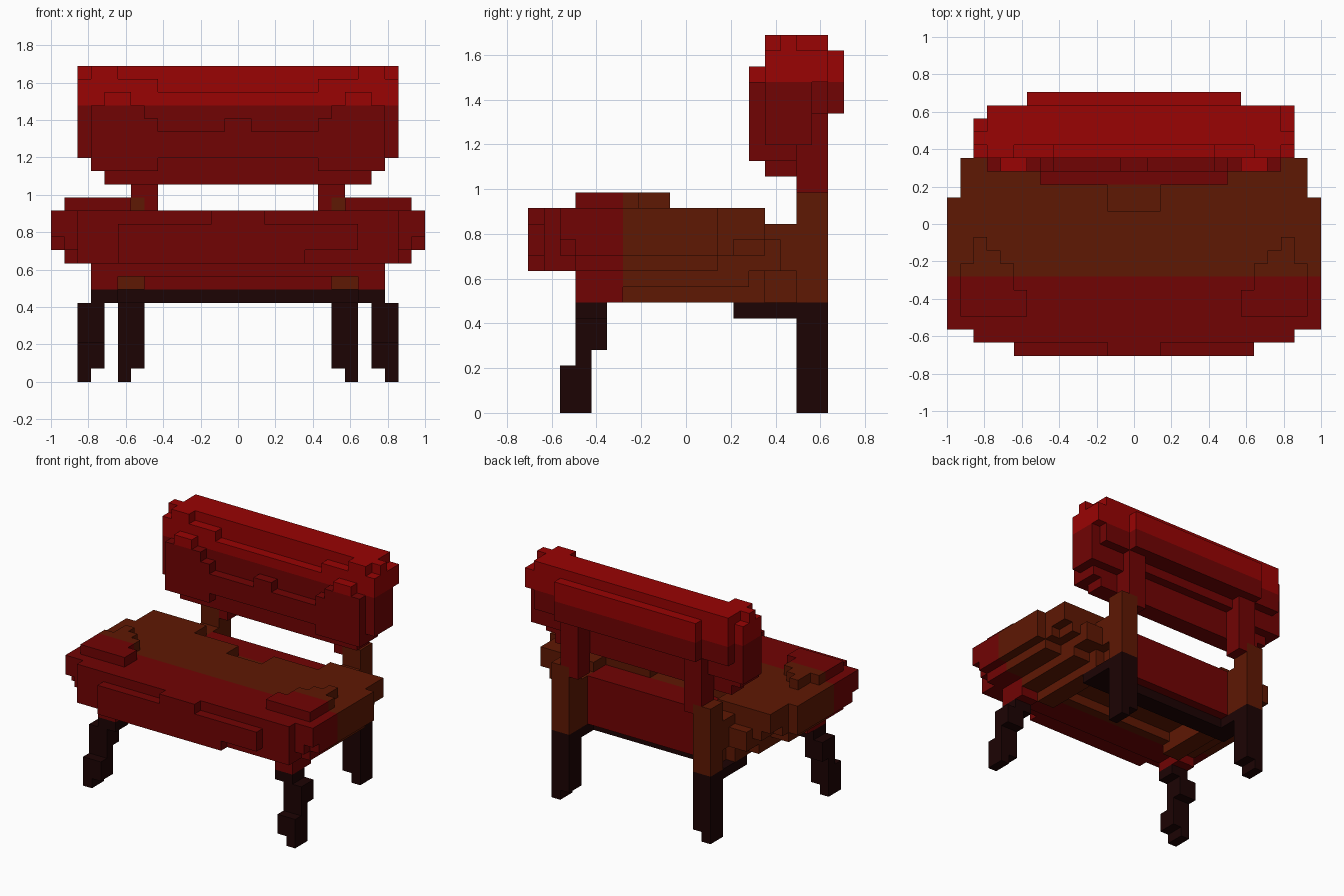
import bpy, bmesh

if "Cube" in bpy.data.objects:
    bpy.data.objects.remove(bpy.data.objects["Cube"])

# Block size along each axis; all parts are laid out in whole blocks
SX, SY, SZ = 1 / 14, 0.0705, 0.0704


def material(name, rgb):
    m = bpy.data.materials.new(name)
    m.diffuse_color = (*rgb, 1)
    m.use_nodes = True
    m.node_tree.nodes["Principled BSDF"].inputs["Base Color"].default_value = m.diffuse_color
    return m


MATS = [material("dark wood", (0.012, 0.001, 0.001)),
        material("brown wood", (0.114, 0.009, 0.001)),
        material("deep red", (0.165, 0.001, 0.001)),
        material("bright red", (0.32, 0.001, 0.001))]


def colour(x, y, z):
    """Paint bands: dark legs, brown seat, deep red front and back, bright top."""
    if z < 7:
        return 0
    if z >= 21:
        return 3
    if z >= 14 and y >= 3:
        return 2
    if y < -4 or (y >= 3 and -7 <= x < 7):
        return 2
    return 1


def box(x0, x1, y0, y1, z0, z1, mirror=True):
    """Blocks between the limits, mirrored to the other side by default."""
    s = {(x, y, z) for x in range(x0, x1) for y in range(y0, y1)
         for z in range(z0, z1)}
    return s | {(-1 - x, y, z) for x, y, z in s} if mirror else s


def union(*boxes):
    return set().union(*(box(*b) for b in boxes))


parts = {}

# Seat cushion with stepped front and side bulges
seat = union((0, 12, -9, 5, 9, 13), (12, 13, -8, 5, 9, 13),
             (13, 14, -8, 2, 10, 13), (0, 9, -10, -9, 9, 12),
             (0, 2, -10, -9, 12, 13))
seat -= union((0, 7, 3, 5, 12, 13), (0, 2, 1, 3, 12, 13),
              (13, 14, -8, -7, 10, 11), (12, 13, -8, -7, 9, 10),
              (11, 13, 2, 5, 9, 10), (12, 13, 3, 5, 10, 11),
              (5, 9, -10, -9, 9, 10, False))
parts["seat"] = seat

# Raised pads on the seat sides
parts["arm_pads"] = union((8, 13, -7, -5, 13, 14), (9, 13, -5, -3, 13, 14),
                          (10, 12, -3, -2, 13, 14), (11, 12, -2, -1, 13, 14))

# Frame under the seat
parts["front_apron"] = union((0, 9, -7, -3, 8, 9))
parts["side_rails"] = union((9, 11, -7, -4, 7, 9), (9, 11, -4, 4, 8, 9),
                            (7, 9, -4, 5, 7, 9))
parts["back_panel"] = union((0, 7, 3, 5, 7, 9), (0, 7, 5, 6, 7, 12))
parts["back_rail"] = union((0, 9, 3, 5, 6, 7), (7, 9, 5, 7, 6, 7))
parts["post_brackets"] = union((7, 8, 5, 7, 7, 12), (8, 9, 5, 7, 9, 12),
                               (9, 11, 5, 6, 9, 11))

# Legs and back posts
parts["front_legs"] = union((11, 12, -8, -6, 0, 1), (10, 12, -8, -6, 1, 3),
                            (10, 12, -7, -6, 3, 4), (10, 12, -7, -5, 4, 6),
                            (9, 11, -7, -5, 6, 7))
parts["back_legs"] = union((8, 9, 7, 9, 0, 1), (7, 9, 7, 9, 1, 7))
parts["back_posts"] = union((7, 9, 7, 9, 7, 14), (6, 7, 7, 9, 13, 14),
                            (6, 8, 7, 9, 14, 19))

# Backrest with stepped front, roll at the top rear and ragged lower edge
back = union((0, 12, 5, 7, 17, 24), (0, 11, 5, 7, 16, 17), (0, 10, 5, 7, 15, 16),
             (0, 11, 7, 8, 18, 24), (11, 12, 7, 8, 17, 23), (8, 11, 7, 8, 17, 18),
             (0, 11, 8, 9, 19, 24), (0, 8, 9, 10, 19, 23),
             (11, 12, 8, 9, 21, 23, False),
             (0, 11, 4, 5, 17, 21), (6, 11, 4, 5, 16, 17), (8, 10, 4, 5, 21, 22))
back -= union((0, 6, 5, 6, 22, 24), (6, 9, 5, 6, 23, 24), (11, 12, 5, 6, 23, 24),
              (1, 6, 4, 5, 19, 21), (0, 1, 4, 5, 20, 21),
              (6, 7, 4, 5, 20, 21))
parts["backrest"] = back

everything = set().union(*parts.values())

# Unit directions with the corners of the matching block face
SIDES = {(1, 0, 0): [(1, 0, 0), (1, 1, 0), (1, 1, 1), (1, 0, 1)],
         (-1, 0, 0): [(0, 0, 0), (0, 0, 1), (0, 1, 1), (0, 1, 0)],
         (0, 1, 0): [(0, 1, 0), (0, 1, 1), (1, 1, 1), (1, 1, 0)],
         (0, -1, 0): [(0, 0, 0), (1, 0, 0), (1, 0, 1), (0, 0, 1)],
         (0, 0, 1): [(0, 0, 1), (1, 0, 1), (1, 1, 1), (0, 1, 1)],
         (0, 0, -1): [(0, 0, 0), (0, 1, 0), (1, 1, 0), (1, 0, 0)]}


def build(name, cells):
    """Mesh the outer faces of a part and merge flat areas of one colour."""
    bm = bmesh.new()
    verts = {}
    for c in sorted(cells):
        for d, corners in SIDES.items():
            if tuple(a + b for a, b in zip(c, d)) in everything:
                continue
            loop = []
            for k in corners:
                p = tuple(a + b for a, b in zip(c, k))
                if p not in verts:
                    verts[p] = bm.verts.new((p[0] * SX, p[1] * SY, p[2] * SZ))
                loop.append(verts[p])
            bm.faces.new(loop).material_index = colour(*c)
    bmesh.ops.dissolve_limit(bm, angle_limit=0.01, verts=bm.verts[:],
                             edges=bm.edges[:], delimit={'MATERIAL'})
    me = bpy.data.meshes.new(name)
    bm.to_mesh(me)
    bm.free()
    for m in MATS:
        me.materials.append(m)
    bpy.context.collection.objects.link(bpy.data.objects.new(name, me))


for part_name, part_cells in parts.items():
    build(part_name, part_cells)
